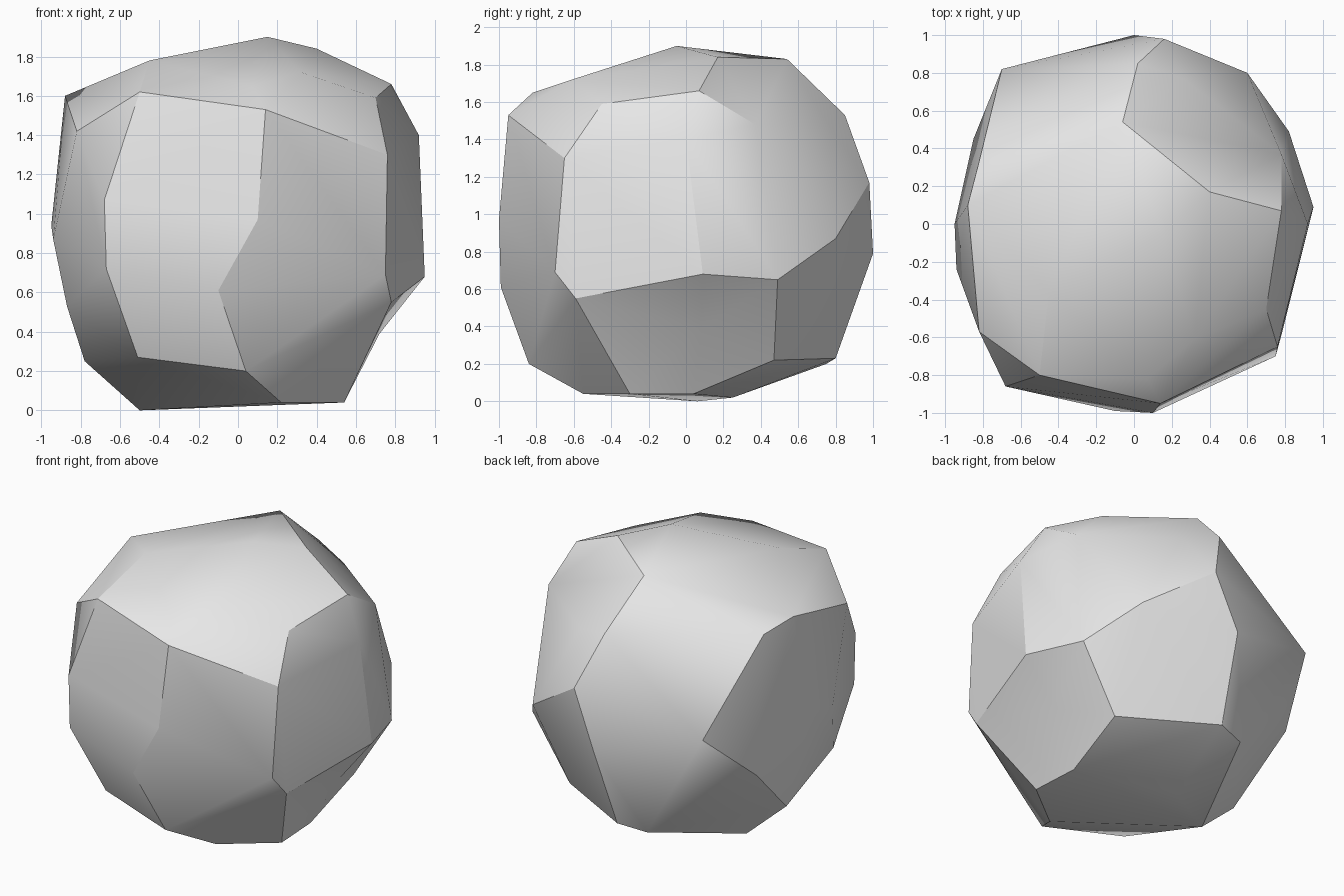
import bpy
import bmesh
import math
from mathutils import Vector

default_cube = bpy.data.objects.get("Cube")
if default_cube:
    bpy.data.objects.remove(default_cube, do_unlink=True)

# Corner points of the boulder, grouped by region
crown = [(.15, -.05, 1.9), (.4, .17, 1.84), (.78, .07, 1.66), (.32, -.61, 1.72),
         (.07, -.82, 1.65), (-.5, -.8, 1.62), (-.45, -.36, 1.78), (-.06, .54, 1.83)]
shoulders = [(.7, -.45, 1.59), (.76, -.65, 1.3), (.14, -.95, 1.53), (-.82, -.57, 1.42),
             (-.88, .1, 1.6), (-.82, .33, 1.55), (.02, .85, 1.53), (.26, .77, 1.47),
             (.78, .37, 1.48), (.92, 0, 1.4)]
waist = [(.75, -.7, .69), (.1, -1, .97), (-.1, -.99, .61), (-.67, -.86, .72),
         (-.68, -.86, 1.07), (-.94, -.24, .87), (-.95, 0, .94), (-.7, .82, .98),
         (0, 1, .79), (.16, .98, 1.17), (.6, .8, .87)]
underside = [(-.87, -.35, .53), (-.85, .45, .64), (-.78, .03, .25), (-.51, -.7, .27),
             (.04, -.84, .2), (.22, -.55, .04), (-.5, .06, 0), (-.13, .25, .02),
             (-.23, .75, .2), (-.04, .8, .23)]
# Rim and lowest point of the shallow hollow on the lower flank
hollow_rim = [(.78, -.59, .55), (.95, .09, .68), (.82, .49, .65),
              (.55, .47, .22), (.52, .04, .04), (.54, -.3, .04)]
hollow_centre = Vector((.72, .08, .39))


def make_material(name, value):
    """Flat grey material with matching viewport and render colour."""
    material = bpy.data.materials.new(name)
    material.use_nodes = True
    colour = (value, value, value, 1)
    material.diffuse_color = colour
    shader = next(n for n in material.node_tree.nodes if n.type == "BSDF_PRINCIPLED")
    shader.inputs["Base Color"].default_value = colour
    return material


def wrap_points(bm, points):
    """Wrap a faceted skin around the points and drop the leftovers."""
    for point in points:
        bm.verts.new(point)
    result = bmesh.ops.convex_hull(bm, input=list(bm.verts))
    loose = [v for v in bm.verts if not v.link_faces]
    bmesh.ops.delete(bm, geom=loose, context="VERTS")


def press_hollow(bm, rim, centre):
    """Merge the faces inside the rim and push their middle inward."""
    corners = {v for v in bm.verts
               if any((v.co - Vector(p)).length < .001 for p in rim)}
    inside = [f for f in bm.faces if all(v in corners for v in f.verts)]
    if len(inside) < 2:
        return
    region = bmesh.ops.dissolve_faces(bm, faces=inside)["region"]
    largest = max(region, key=lambda face: face.calc_area())
    middle = bmesh.ops.poke(bm, faces=[largest])["verts"][0]
    middle.co = centre


# Boulder body
bm = bmesh.new()
wrap_points(bm, crown + shoulders + waist + underside + hollow_rim)
press_hollow(bm, hollow_rim, hollow_centre)
bmesh.ops.recalc_face_normals(bm, faces=list(bm.faces))
mesh = bpy.data.meshes.new("boulder")
bm.to_mesh(mesh)
bm.free()

boulder = bpy.data.objects.new("boulder", mesh)
bpy.context.collection.objects.link(boulder)
mesh.materials.append(make_material("pale grey stone", .8))

# Soft shallow facets with crisp ridges
bpy.ops.object.select_all(action="DESELECT")
boulder.select_set(True)
bpy.context.view_layer.objects.active = boulder
bpy.ops.object.shade_smooth_by_angle(angle=math.radians(30))
